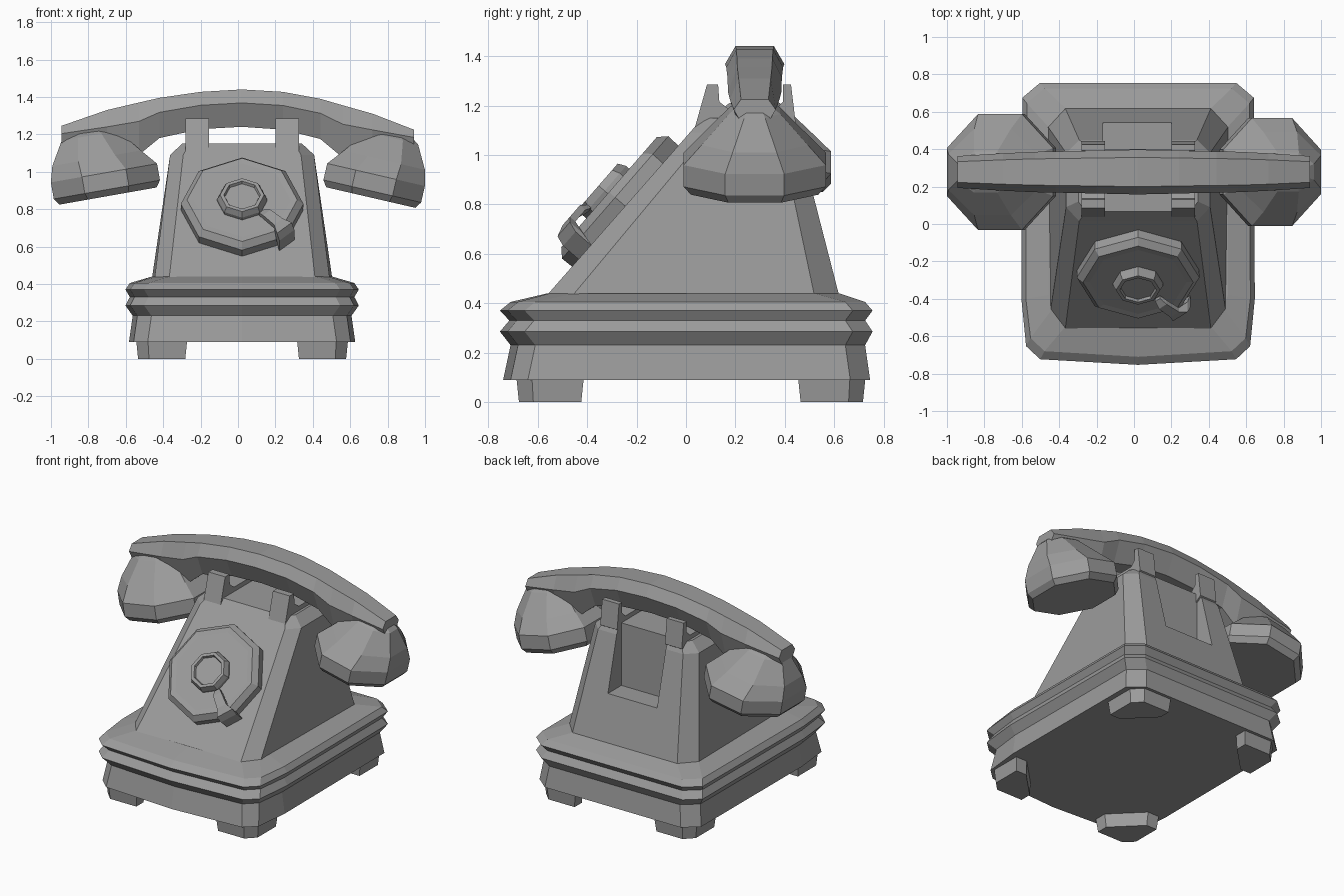
import bpy, bmesh, math
from mathutils import Matrix

if "Cube" in bpy.data.objects:
    bpy.data.objects.remove(bpy.data.objects["Cube"])

CX = 0.022     # centre line of base, body and dial
HY = 0.278     # centre line of the handset in y

grey = bpy.data.materials.new("dark_grey")
grey.diffuse_color = (0.33, 0.33, 0.33, 1)
grey.use_nodes = True
grey.node_tree.nodes["Principled BSDF"].inputs["Base Color"].default_value = grey.diffuse_color


def loft(name, loops, matrix=None):
    """Skin a list of equal-length point loops and cap both ends."""
    bm = bmesh.new()
    rings = [[bm.verts.new(p) for p in loop] for loop in loops]
    n = len(rings[0])
    for a, b in zip(rings, rings[1:]):
        for i in range(n):
            j = (i + 1) % n
            bm.faces.new((a[i], a[j], b[j], b[i]))
    bm.faces.new(rings[0][::-1])
    bm.faces.new(rings[-1])
    if matrix:
        bm.transform(matrix)
    bmesh.ops.recalc_face_normals(bm, faces=bm.faces)
    mesh = bpy.data.meshes.new(name)
    bm.to_mesh(mesh)
    bm.free()
    mesh.materials.append(grey)
    ob = bpy.data.objects.new(name, mesh)
    bpy.context.collection.objects.link(ob)
    return ob


def mirrored(half, z):
    """Close a right-hand half outline (back to front) about the centre line."""
    left = [(-x, y) for x, y in reversed(half) if x > 0]
    return [(CX + x, y, z) for x, y in half + left]


def base_ring(hx, yf, yb, z):
    return mirrored([(hx - .10, yb), (hx - .005, yb - .08), (hx, -.4),
                     (hx - .025, yf + .10), (hx - .10, yf + .03), (0, yf)], z)


def ring(n, rx, ry, z, cx=0, phase=0.0):
    return [(cx + rx * math.cos(2 * math.pi * (i + phase) / n),
             ry * math.sin(2 * math.pi * (i + phase) / n), z) for i in range(n)]


# Base with two moulded ridges and a sloping shoulder
base_loops = [base_ring(*r) for r in (
    (.605, -.74, .745, .09), (.585, -.71, .725, .23), (.624, -.753, .755, .285),
    (.60, -.715, .725, .33), (.624, -.753, .755, .37), (.60, -.71, .725, .405))]
base_loops.append(mirrored([(.39, .62), (.48, .52), (.48, -.38), (.455, -.45),
                            (.39, -.55), (0, -.56)], .44))
loft("base", base_loops)

# Sloping body
body = loft("body", [
    mirrored([(.39, .62), (.482, .52), (.468, -.46), (.39, -.565)], .43),
    mirrored([(.315, .45), (.385, .38), (.385, .09), (.315, .015)], 1.09),
    mirrored([(.28, .42), (.32, .36), (.32, .12), (.28, .067)], 1.15)])

# Carrying recess cut in the back of the body
cutter = loft("recess_cutter", [
    [(-.165, .40, z), (.20, .40, z), (.20, .9, z), (-.165, .9, z)] for z in (.73, 1.4)])
cutter.hide_render = True
mod = body.modifiers.new("recess", 'BOOLEAN')
mod.operation = 'DIFFERENCE'
mod.object = cutter
mod.solver = 'EXACT'
bpy.context.view_layer.objects.active = body
bpy.ops.object.modifier_apply(modifier=mod.name)
bpy.data.objects.remove(cutter)

# Feet, one at each corner
foot = [(.30, .68), (.50, .68), (.56, .62), (.56, .42), (.48, .42), (.30, .60)]
for sx, side in ((-1, "left"), (1, "right")):
    for sy, end in ((-1, "front"), (1, "back")):
        yo = .04 if sy > 0 else 0
        loft(f"foot_{end}_{side}", [
            [(CX + sx * (x + (x - .43) * g), sy * (y + (y - .55) * g) + yo, z)
             for x, y in foot] for z, g in ((0, -.03), (.1, .05))])

# Cradle forks, a U-shaped profile on each side
fork = [(.03, 1.09), (.085, 1.285), (.13, 1.285), (.135, 1.215), (.18, 1.18),
        (.36, 1.18), (.392, 1.215), (.392, 1.285), (.425, 1.285), (.445, 1.12), (.40, 1.09)]
for side, x0, x1 in (("left", -.28, -.155), ("right", .20, .325)):
    loft(f"cradle_fork_{side}", [[(x, y, z) for y, z in fork] for x in (x0, x1)])

# Dial frame: u across, v up the slope, w out of the slope
dial = Matrix(((1, 0, 0, CX), (0, .656, -.755, -.245), (0, .755, .656, .792), (0, 0, 0, 1)))
loft("dial", [ring(8, r, r, w) for r, w in
              ((.325, -.02), (.328, .055), (.295, .088), (.26, .086))], dial)
loft("dial_hub", [ring(8, r, r, w, 0) for r, w in
                  ((.133, .07), (.133, .105), (.118, .137), (.098, .137), (.092, .122))],
     dial @ Matrix.Translation((0, -.008, 0)))

# Finger stop: a bent strip reaching over the dial rim
stop_matrix = dial @ Matrix.Rotation(math.radians(-46), 4, 'Z')
strip = [(.15, .018, .10, .12), (.19, .028, .113, .142), (.28, .032, .113, .142),
         (.325, .055, .055, .128), (.345, .055, -.01, .085)]
loft("finger_stop", [[(r, -h, lo), (r, h, lo), (r, h, hi), (r, -h, hi)]
                     for r, h, lo, hi in strip], stop_matrix)

# Handset grip: six-sided section along an arch (x, top z, bottom z, half width)
grip = [(-.945, 1.245, 1.13, .085), (-.70, 1.33, 1.08, .10), (-.53, 1.37, 1.09, .108),
        (-.42, 1.395, 1.18, .11), (-.20, 1.427, 1.228, .115), (.02, 1.44, 1.24, .12),
        (.24, 1.427, 1.225, .115), (.44, 1.39, 1.175, .11), (.56, 1.355, 1.075, .108),
        (.72, 1.31, 1.07, .10), (.94, 1.225, 1.11, .085)]
loft("handset_grip", [
    [(x, HY - .65 * h, t), (x, HY + .65 * h, t), (x, HY + h, t - .36 * (t - b)),
     (x, HY + .5 * h, b), (x, HY - .5 * h, b), (x, HY - h, t - .36 * (t - b))]
    for x, t, b, h in grip])

# Earpiece and mouthpiece: eight-sided bells tilted inward (x radius, y radius, height, shift)
bell = [(.285, .30, 0, 0), (.312, .335, .035, 0), (.312, .335, .125, 0),
        (.26, .25, .21, .025), (.165, .12, .335, .04), (.12, .08, .36, .04)]
for name, sx, x, z, tilt, s in (("mouthpiece", -1, -.695, .87, -10, 1.0),
                                ("earpiece", 1, .71, .862, 13, .93)):
    place = Matrix.Translation((x, HY, z)) @ Matrix.Rotation(math.radians(tilt), 4, 'Y')
    loft(name, [ring(8, rx * s, ry * s, h, sx * sh, .5) for rx, ry, h, sh in bell], place)
